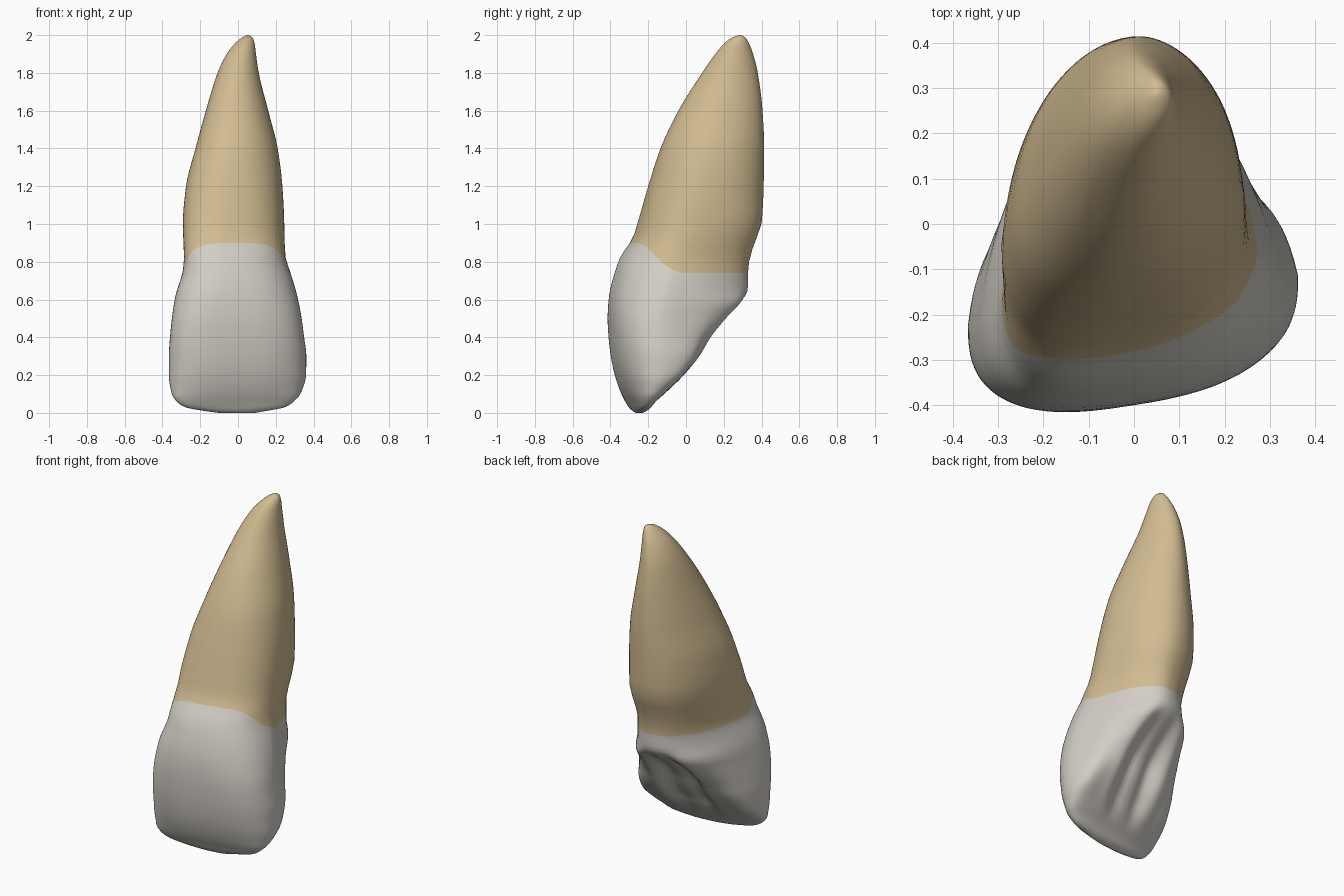
import bpy, bmesh, math

if "Cube" in bpy.data.objects:
    bpy.data.objects.remove(bpy.data.objects["Cube"])

# Outline by height: z, x min, x max, y min, y max
OUTLINE = [
    (0.00, -0.10, 0.09, -0.265, -0.23), (0.012, -0.19, 0.16, -0.285, -0.205),
    (0.03, -0.28, 0.25, -0.303, -0.185), (0.06, -0.325, 0.295, -0.322, -0.16),
    (0.10, -0.35, 0.33, -0.342, -0.115), (0.20, -0.366, 0.36, -0.377, -0.012),
    (0.30, -0.366, 0.362, -0.398, 0.07), (0.40, -0.36, 0.35, -0.41, 0.13),
    (0.50, -0.35, 0.337, -0.415, 0.21), (0.60, -0.335, 0.318, -0.41, 0.30),
    (0.66, -0.32, 0.303, -0.40, 0.328), (0.75, -0.292, 0.275, -0.375, 0.328),
    (0.82, -0.286, 0.252, -0.35, 0.338), (0.93, -0.29, 0.246, -0.28, 0.375),
    (1.00, -0.292, 0.245, -0.258, 0.40), (1.20, -0.275, 0.235, -0.20, 0.411),
    (1.40, -0.225, 0.21, -0.135, 0.414), (1.60, -0.17, 0.16, -0.04, 0.405),
    (1.80, -0.108, 0.11, 0.085, 0.38), (1.90, -0.06, 0.095, 0.155, 0.355),
    (1.96, -0.012, 0.087, 0.207, 0.332), (1.99, 0.025, 0.075, 0.25, 0.312),
    (2.00, 0.046, 0.056, 0.28, 0.29)]

# Section character: z, shear, front share of depth, squareness, back taper, hollow depth, hollow width
SHAPE = [
    (0.00, 0.14, 1.0, 2.2, 0.0, 0.0, 0.8), (0.06, 0.15, 1.0, 2.4, 0.0, 0.0, 0.8),
    (0.12, 0.15, 1.0, 2.6, 0.05, 0.3, 0.75), (0.22, 0.15, 0.9, 2.8, 0.1, 0.6, 0.65),
    (0.40, 0.15, 0.72, 2.8, 0.22, 0.55, 0.5), (0.55, 0.16, 0.65, 2.7, 0.31, 0.3, 0.38),
    (0.66, 0.18, 0.68, 2.6, 0.32, 0.0, 0.3), (0.85, 0.2, 0.75, 2.6, 0.22, 0.0, 0.3),
    (1.20, 0.15, 0.82, 2.3, 0.12, 0.0, 0.3), (2.00, 0.1, 0.95, 2.0, 0.05, 0.0, 0.3)]


def sample(table, z):
    """Smooth, overshoot-free interpolation of a table row at height z."""
    z = min(max(z, table[0][0]), table[-1][0])
    i = 0
    while i < len(table) - 2 and z > table[i + 1][0]:
        i += 1
    h = table[i + 1][0] - table[i][0]
    s = (z - table[i][0]) / h

    def slope(j, c):
        d = lambda k: (table[k + 1][c] - table[k][c]) / (table[k + 1][0] - table[k][0])
        if j == 0:
            return d(0)
        if j == len(table) - 1:
            return d(j - 1)
        a, b = d(j - 1), d(j)
        return 2 * a * b / (a + b) if a * b > 0 else 0.0

    out = []
    for c in range(1, len(table[0])):
        p, q = table[i][c], table[i + 1][c]
        out.append(p * (1 + 2 * s) * (1 - s) ** 2 + slope(i, c) * h * s * (1 - s) ** 2
                   + q * s * s * (3 - 2 * s) + slope(i + 1, c) * h * s * s * (s - 1))
    return out


SEG = 96
ANGLES = [2 * math.pi * i / SEG for i in range(SEG)]


def section(z):
    """Closed ring of (x, y) points fitted to the outline at height z."""
    x0, x1, y0, y1 = sample(OUTLINE, z)
    shear, front, square, taper, hollow, width = sample(SHAPE, z)
    crown = min(max((0.95 - z) / 0.4, 0), 1)
    pts = []
    for t in ANGLES:
        c, s = math.cos(t), math.sin(t)
        n = square if s < 0 else square - 0.2 * s
        u = math.copysign(abs(c) ** (2 / n), c)
        v = math.copysign(abs(s) ** (2 / n), s)
        if v > 0:
            # back half: tapered, more on the right, with a hollow holding shallow ridges
            u *= 1 - taper * v * (1 + 0.3 * crown * c)
            dip = hollow * math.exp(-(u / width) ** 2) * min(1, v * 1.5)
            v = v * (2 - front) - dip * (1 - 0.13 * math.cos(u * 14))
        else:
            v *= front
        pts.append((u, v))
    us = [p[0] for p in pts]
    fx = (x1 - x0) / (max(us) - min(us))
    # find the skew that gives the wanted shear once fitted to the depth
    shear = min(shear, 0.65 * (y1 - y0) / (x1 - x0))
    skew = 0.2
    for _ in range(8):
        vs = [v + skew * u for u, v in pts]
        fy = (y1 - y0) / (max(vs) - min(vs))
        skew = shear * fx / fy
    vs = [v + skew * u for u, v in pts]
    fy = (y1 - y0) / (max(vs) - min(vs))
    return [(x0 + (u - min(us)) * fx, y0 + (v - min(vs)) * fy) for u, v in zip(us, vs)]


# Height of the gum line around the tooth: high in front, low behind
SEAM = 0.82
seam_z = []
for x, y in section(SEAM):
    s = min(max((y - 0.2 * x + 0.9 * x * x + 0.34) / 0.38, 0), 1)
    seam_z.append(0.74 + 0.16 * (1 - s * s * (3 - 2 * s)))

# Row heights: dense at both ends, one row exactly on the seam
levels = [SEAM * (i / 34) ** 1.6 for i in range(35)]
levels += [SEAM + (2 - SEAM) * (1 - (1 - i / 34) ** 1.6) for i in range(1, 35)]

bm = bmesh.new()
rows = []
for q in levels:
    k = max(0, 1 - ((q - SEAM) / 0.35) ** 2) ** 2
    flat = section(q) if k == 0 else None
    row = []
    for i in range(SEG):
        z = q + (seam_z[i] - SEAM) * k
        x, y = flat[i] if flat else section(z)[i]
        row.append(bm.verts.new((x, y, z)))
    rows.append(row)

# Skin between rows: crown below the seam, root above
for r in range(len(rows) - 1):
    for i in range(SEG):
        j = (i + 1) % SEG
        f = bm.faces.new((rows[r][i], rows[r][j], rows[r + 1][j], rows[r + 1][i]))
        f.material_index = 0 if r < 34 else 1
bm.faces.new(rows[0][::-1]).material_index = 0
bm.faces.new(rows[-1]).material_index = 1
for f in bm.faces:
    f.smooth = True
bmesh.ops.recalc_face_normals(bm, faces=bm.faces)

mesh = bpy.data.meshes.new("tooth")
bm.to_mesh(mesh)
bm.free()
for name, col in (("crown_enamel", (0.65, 0.62, 0.565, 1)), ("root_tan", (0.64, 0.50, 0.285, 1))):
    m = bpy.data.materials.new(name)
    m.diffuse_color = col
    m.use_nodes = True
    m.node_tree.nodes["Principled BSDF"].inputs["Base Color"].default_value = m.diffuse_color
    mesh.materials.append(m)
tooth = bpy.data.objects.new("tooth", mesh)
bpy.context.collection.objects.link(tooth)
